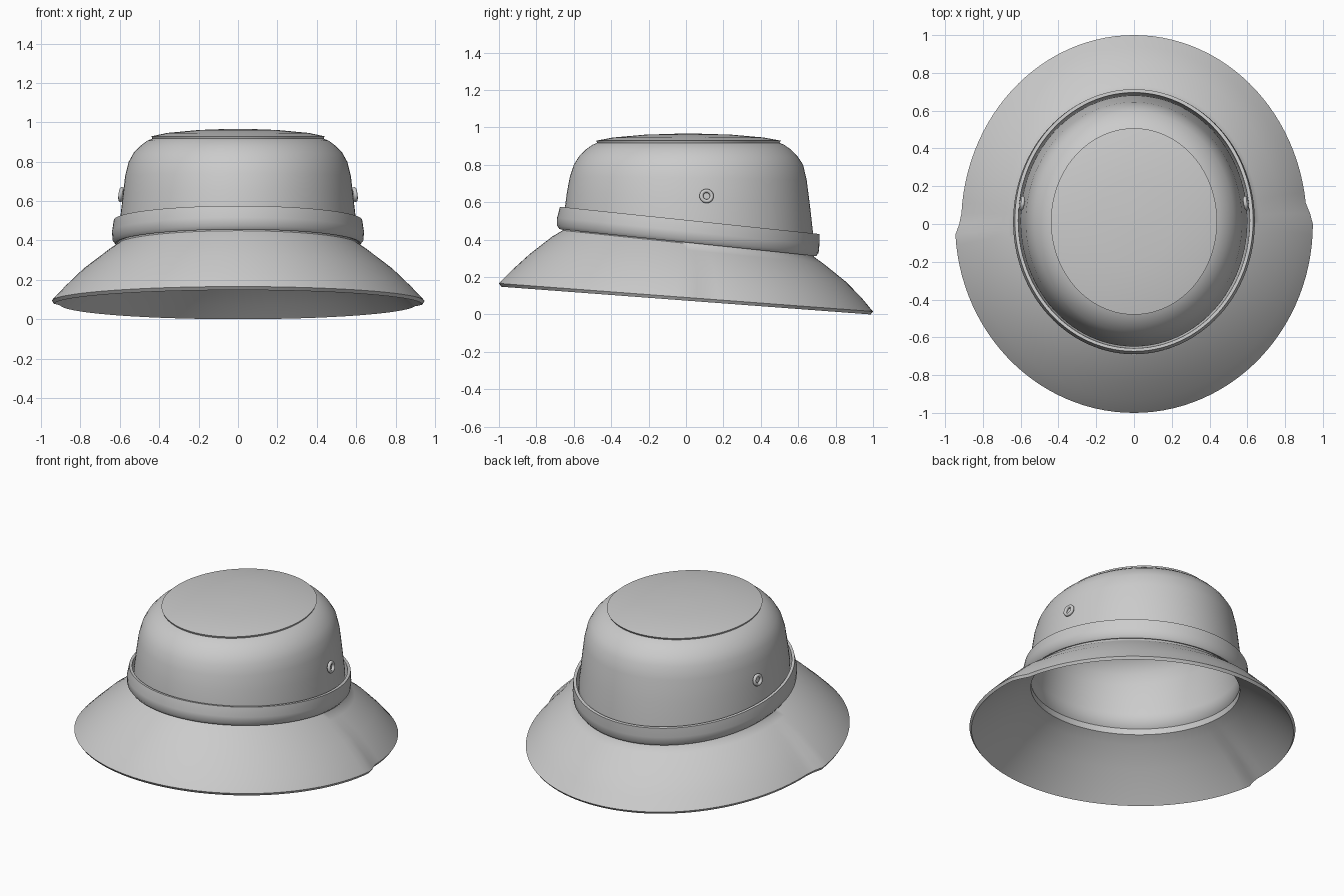
import bpy, bmesh
from math import cos, sin, pi, radians

cube = bpy.data.objects.get("Cube")
if cube:
    bpy.data.objects.remove(cube, do_unlink=True)

SEGMENTS = 112
cloth = bpy.data.materials.new("light_grey_cloth")
cloth.use_nodes = True
GREY = (0.6, 0.6, 0.6, 1)
cloth.diffuse_color = GREY
cloth.node_tree.nodes["Principled BSDF"].inputs["Base Color"].default_value = GREY


def finish(obj, angle):
    obj.data.materials.append(cloth)
    bpy.ops.object.select_all(action="DESELECT")
    obj.select_set(True)
    bpy.context.view_layer.objects.active = obj
    bpy.ops.object.shade_smooth_by_angle(angle=radians(angle))


def ring(bm, rx, front, back, height, slope=0, flare=0):
    """Tilted oval; flare widens only its front half."""
    verts = []
    for i in range(SEGMENTS):
        a = 2 * pi * i / SEGMENTS
        x = rx * cos(a)
        y = (front + back) / 2 + (back - front) / 2 * sin(a)
        side = 1 if x > 0 else -1
        start = -0.015 + 0.035 * side
        t = min(1, max(0, (start + 0.08 - y) / 0.08))
        x *= 1 + flare * t * t * (3 - 2 * t)
        verts.append(bm.verts.new((x, y, height + slope * y)))
    return verts


def loft(name, sections, closed=False, angle=40):
    bm = bmesh.new()
    rings = [ring(bm, *s) for s in sections]
    pairs = list(zip(rings, rings[1:]))
    if closed:
        pairs.append((rings[-1], rings[0]))
    else:
        bm.faces.new(rings[-1])
    for low, high in pairs:
        for i in range(SEGMENTS):
            j = (i + 1) % SEGMENTS
            bm.faces.new((low[i], low[j], high[j], high[i]))
    bmesh.ops.recalc_face_normals(bm, faces=bm.faces)
    mesh = bpy.data.meshes.new(name)
    bm.to_mesh(mesh)
    bm.free()
    obj = bpy.data.objects.new(name, mesh)
    bpy.context.collection.objects.link(obj)
    finish(obj, angle)
    return obj


# Crown: tapered wall, rounded shoulder, stepped and domed top
crown = loft("crown", [
    (.605, -.655, .685, .39, -.105),
    (.600, -.648, .680, .50, -.105),
    (.586, -.636, .663, .62, -.06),
    (.573, -.620, .645, .73, -.015),
    (.555, -.600, .626, .80),
    (.530, -.572, .597, .845),
    (.497, -.538, .563, .88),
    (.460, -.500, .525, .907),
    (.435, -.475, .500, .917),
    (.440, -.480, .507, .929),
    (.360, -.390, .415, .946),
    (.200, -.220, .245, .961),
    (.040, -.030, .055, .967),
])
shell = crown.modifiers.new("thickness", "SOLIDIFY")
shell.thickness = 0.015
shell.offset = -1

# Brim: sloping skirt with thickness, lower at the back
loft("brim", [
    (.610, -.657, .682, .400, -.105),
    (.612, -.660, .684, .380, -.105),
    (.660, -.715, .735, .345, -.10, .005),
    (.775, -.835, .855, .250, -.088, .018),
    (.855, -.930, .940, .163, -.08, .029),
    (.908, -.991, .991, .101, -.076, .034),
    (.915, -1.0, 1.0, .091, -.075, .035),
    (.905, -.987, .987, .074, -.075, .035),
    (.840, -.912, .922, .145, -.08, .029),
    (.755, -.815, .835, .228, -.088, .018),
    (.645, -.697, .717, .327, -.10, .005),
    (.590, -.638, .663, .362, -.105),
    (.588, -.636, .661, .400, -.105),
], closed=True, angle=50)

# Band: loose strip around the foot of the crown
loft("hat_band", [
    (.600, -.650, .675, .390, -.105),
    (.622, -.677, .696, .385, -.105),
    (.637, -.690, .709, .403, -.105),
    (.640, -.689, .713, .445, -.105),
    (.631, -.674, .714, .505, -.105),
    (.613, -.658, .696, .505, -.105),
    (.611, -.656, .688, .445, -.105),
], closed=True, angle=45)

# Eyelets: one metal-style ring on each side of the crown
for side, label in ((1, "left"), (-1, "right")):
    bpy.ops.mesh.primitive_torus_add(
        major_radius=.028, minor_radius=.0105,
        major_segments=32, minor_segments=12,
        location=(side * .593, .11, .633),
        rotation=(0, side * radians(83), side * radians(8)))
    eyelet = bpy.context.object
    eyelet.name = label + "_eyelet"
    finish(eyelet, 60)
